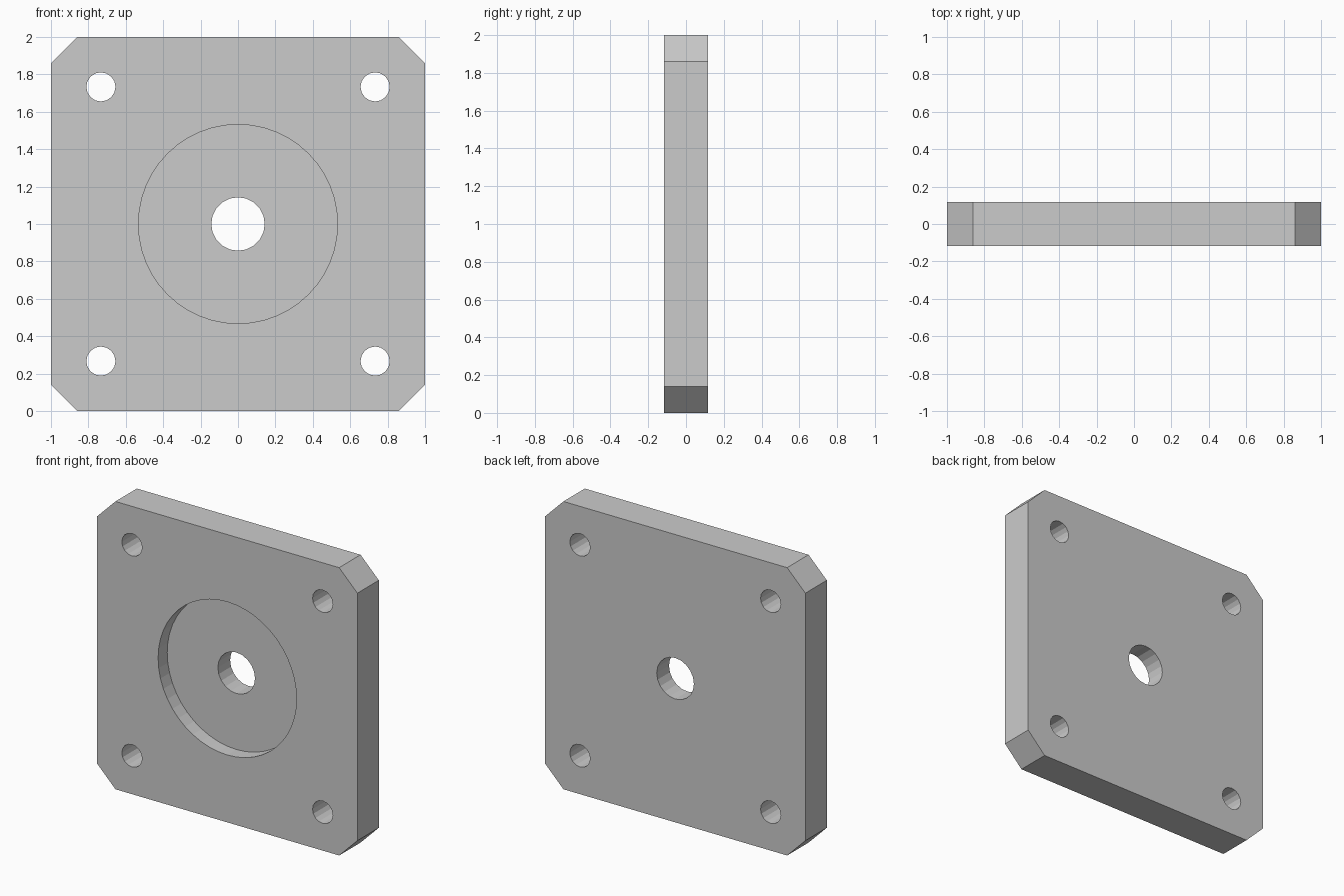
import bpy
import math

cube = bpy.data.objects.get("Cube")
if cube:
    bpy.data.objects.remove(cube, do_unlink=True)

THICK = 0.235
CHAMFER = 0.14
HOLE_OFFSET = 0.733

steel = bpy.data.materials.new("plain_grey")
steel.use_nodes = True
grey = (0.6, 0.6, 0.6, 1)
steel.diffuse_color = grey
steel.node_tree.nodes["Principled BSDF"].inputs["Base Color"].default_value = grey


def cylinder_cutter(name, x, z, radius, sides, y=0, depth=1):
    bpy.ops.mesh.primitive_cylinder_add(
        vertices=sides, radius=radius, depth=depth,
        location=(x, y, z), rotation=(math.pi / 2, 0, 0))
    cutter = bpy.context.object
    cutter.name = name
    cutter.data.materials.append(steel)
    return cutter


# Square plate with its four corners cut off
bpy.ops.mesh.primitive_cube_add(size=1, location=(0, 0, 1))
plate = bpy.context.object
plate.name = "mounting_plate"
plate.scale = (2, THICK, 2)
bpy.ops.object.transform_apply(location=True, rotation=False, scale=True)
plate.data.materials.append(steel)

weights = plate.data.attributes.new("bevel_weight_edge", "FLOAT", "EDGE")
for edge in plate.data.edges:
    a, b = (plate.data.vertices[i].co for i in edge.vertices)
    weights.data[edge.index].value = 1.0 if abs(a.y - b.y) > 0.1 else 0.0
bevel = plate.modifiers.new("corner_chamfer", "BEVEL")
bevel.limit_method = "WEIGHT"
bevel.width = CHAMFER
bevel.segments = 1

# Shallow round recess in the front, centre bore and corner bolt holes
recess_depth = 0.1
cutters = [
    cylinder_cutter("recess_cutter", 0, 1, 0.532, 48,
                    y=-THICK / 2 + recess_depth - 0.25, depth=0.5),
    cylinder_cutter("bore_cutter", 0, 1, 0.143, 20),
]
for sx in (-1, 1):
    for sz in (-1, 1):
        cutters.append(cylinder_cutter(
            "bolt_hole_cutter", sx * HOLE_OFFSET, 1 + sz * HOLE_OFFSET, 0.078, 16))

for cutter in cutters:
    cut = plate.modifiers.new(cutter.name, "BOOLEAN")
    cut.operation = "DIFFERENCE"
    cut.solver = "EXACT"
    cut.object = cutter

# Apply the modifiers, then drop the cutters
bpy.context.view_layer.update()
depsgraph = bpy.context.evaluated_depsgraph_get()
finished = bpy.data.meshes.new_from_object(plate.evaluated_get(depsgraph))
plate.modifiers.clear()
plate.data = finished
for cutter in cutters:
    bpy.data.objects.remove(cutter, do_unlink=True)
